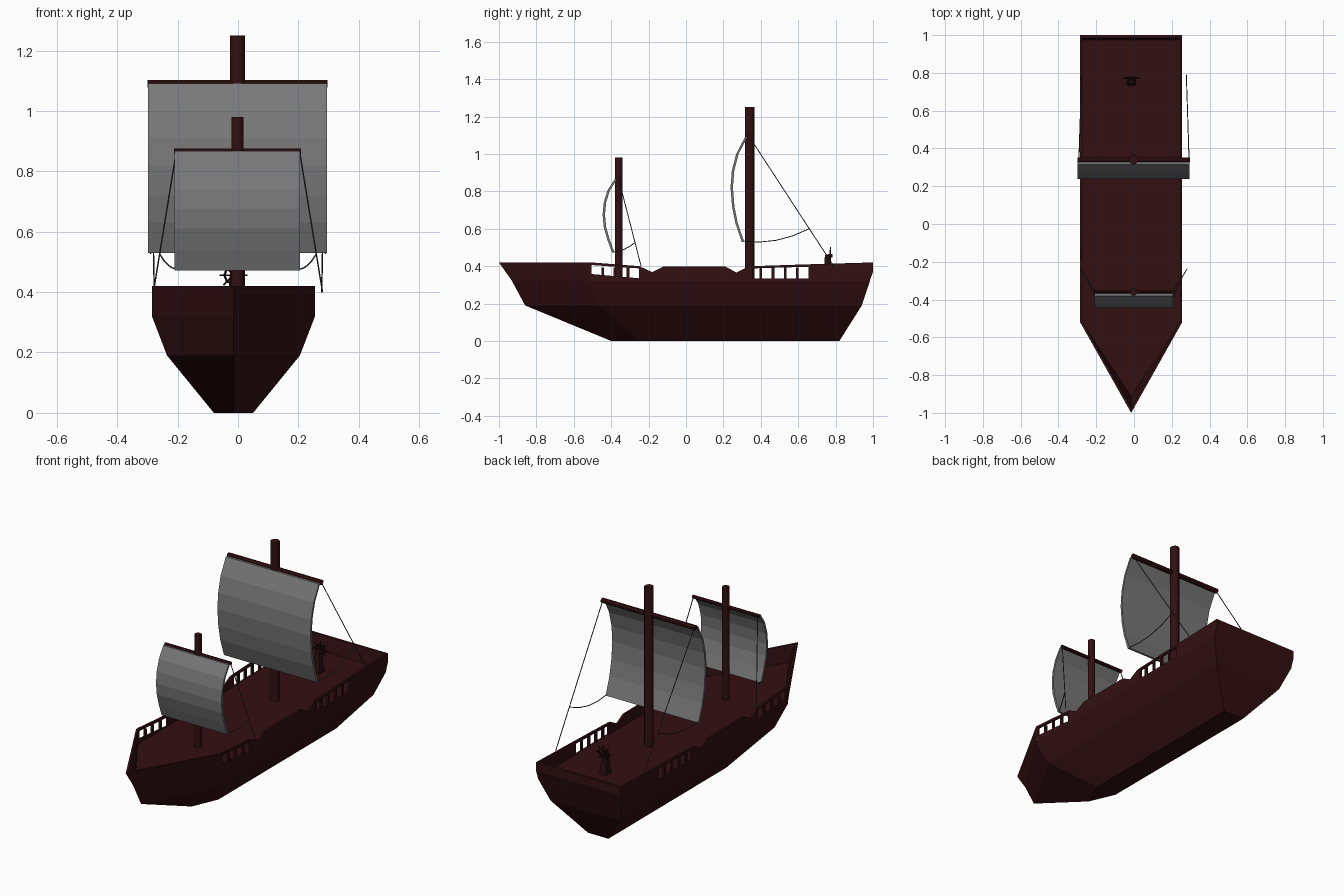
import bpy, bmesh, math
from mathutils import Vector

if "Cube" in bpy.data.objects:
    bpy.data.objects.remove(bpy.data.objects["Cube"])

CX = -0.015          # hull centre line
DECK = 0.335


def material(name, rgb):
    m = bpy.data.materials.new(name)
    m.diffuse_color = (*rgb, 1)
    m.use_nodes = True
    m.node_tree.nodes["Principled BSDF"].inputs["Base Color"].default_value = m.diffuse_color
    return m


WOOD = material("dark red wood", (0.034, 0.005, 0.006))
HELM = material("dark helm wood", (0.022, 0.005, 0.005))
CLOTH = material("grey sail cloth", (0.19, 0.19, 0.19))
ROPE = material("dark rope", (0.06, 0.06, 0.06))


def finish(name, bm, mat):
    bmesh.ops.recalc_face_normals(bm, faces=bm.faces)
    me = bpy.data.meshes.new(name)
    bm.to_mesh(me)
    bm.free()
    me.materials.append(mat)
    ob = bpy.data.objects.new(name, me)
    bpy.context.collection.objects.link(ob)
    return ob


def loft(bm, rings):
    """Skin a list of equal-length point rings and cap both ends."""
    vs = [[bm.verts.new(p) for p in r] for r in rings]
    n = len(vs[0])
    for a, b in zip(vs, vs[1:]):
        for i in range(n):
            j = (i + 1) % n
            bm.faces.new((a[i], a[j], b[j], b[i]))
    bm.faces.new(vs[0][::-1])
    bm.faces.new(vs[-1])


def prism(bm, profile, x0, x1):
    """Extrude a (y, z) profile along x."""
    loft(bm, [[(x, y, z) for y, z in profile] for x in (x0, x1)])


def rod(bm, a, b, r, sides):
    a, b = Vector(a), Vector(b)
    d = (b - a).normalized()
    u = d.orthogonal().normalized()
    w = d.cross(u)
    loft(bm, [[p + r * (math.cos(t) * u + math.sin(t) * w)
               for t in (2 * math.pi * (i + 0.5) / sides for i in range(sides))]
              for p in (a, b)])


# Hull: pentagon outlines (z, half width, stern y, shoulder y, tip y)
bm = bmesh.new()
loft(bm, [[(CX - w, s, z), (CX - w, h, z), (CX, t, z), (CX + w, h, z), (CX + w, s, z)]
          for z, w, s, h, t in [(0, 0.065, 0.82, -0.25, -0.40),
                                (0.19, 0.22, 0.94, -0.47, -0.86),
                                (0.32, 0.27, 0.983, -0.52, -0.93),
                                (DECK, 0.27, 0.987, -0.52, -0.94)]])
finish("hull", bm, WOOD)

# Bulwarks with notches and open railings, on both sides
T = 0.012
bm = bmesh.new()
for s in (-1, 1):
    xo, xi = CX + s * 0.27, CX + s * (0.27 - T)
    panels = [
        [(-0.25, DECK), (0.355, DECK), (0.355, 0.40), (0.33, 0.397), (0.27, 0.366),
         (0.21, 0.398), (-0.12, 0.398), (-0.18, 0.368), (-0.25, 0.40)],
        [(0.655, DECK), (0.987, DECK), (1.0, 0.37), (1.0, 0.42), (0.655, 0.41)],
        [(-0.52, DECK), (-0.505, DECK), (-0.505, 0.42), (-0.52, 0.42)],
        [(-0.505, DECK), (-0.25, DECK), (-0.505, 0.358)],
        [(-0.505, 0.406), (-0.25, 0.388), (-0.25, 0.40), (-0.505, 0.42)],
        [(0.355, 0.388), (0.655, 0.397), (0.655, 0.41), (0.355, 0.40)],
    ]
    for y in (-0.445, -0.38, -0.31, 0.40, 0.465, 0.53, 0.595):
        panels.append([(y - 0.007, DECK), (y + 0.007, DECK),
                       (y + 0.007, 0.393), (y - 0.007, 0.393)])
    for p in panels:
        prism(bm, p, xo, xi)
    # Slanted bow wall
    loft(bm, [[(xo, -0.52, z), (CX, t, z), (CX, t + 0.026, z), (xi, -0.52, z)]
              for z, t in ((DECK, -0.94), (0.42, -1.0))])
# Stern wall
prism(bm, [(0.975, DECK), (0.987, DECK), (1.0, 0.37), (1.0, 0.42), (0.985, 0.42)],
      CX - 0.27, CX + 0.27)
finish("bulwarks_and_railings", bm, WOOD)


def rig(name, y, top, r, yard_z, yard_half, yard_r, sail_pts, anchor, sheet):
    # Mast
    bm = bmesh.new()
    rod(bm, (-0.002, y, DECK - 0.02), (-0.002, y, top), r, 12)
    finish(name + "_mast", bm, WOOD)
    # Yard
    bm = bmesh.new()
    rod(bm, (-yard_half - 0.002, y, yard_z), (yard_half - 0.002, y, yard_z), yard_r, 8)
    finish(name + "_yard", bm, WOOD)
    # Billowed sail
    bm = bmesh.new()
    back = [(a + 0.013, z) for a, z in reversed(sail_pts)]
    prism(bm, sail_pts + back, -yard_half, yard_half - 0.004)
    finish(name + "_sail", bm, CLOTH)
    # Stays and sagging sheets
    bm = bmesh.new()
    for s in (-1, 1):
        e = yard_half - 0.006
        head = Vector((s * e, y, yard_z))
        foot = Vector((s * anchor[0], anchor[1], anchor[2]))
        rod(bm, head, foot, 0.0025, 5)
        joint = head.lerp(foot, sheet)
        corner = Vector((s * e, sail_pts[-1][0] + 0.006, sail_pts[-1][1] + 0.004))
        drop = 0.08 * (joint - corner).length
        pts = [corner.lerp(joint, t / 4) - Vector((0, 0, drop * 4 * (t / 4) * (1 - t / 4)))
               for t in range(5)]
        for a, b in zip(pts, pts[1:]):
            rod(bm, a, b, 0.0025, 5)
    finish(name + "_ropes", bm, ROPE)


rig("main", 0.34, 1.25, 0.025, 1.09, 0.298, 0.014,
    [(0.315, 1.09), (0.268, 1.0), (0.245, 0.91), (0.238, 0.82),
     (0.246, 0.72), (0.264, 0.63), (0.298, 0.53)], (0.277, 0.79, 0.40), 0.71)
rig("fore", -0.36, 0.98, 0.02, 0.867, 0.21, 0.010,
    [(-0.38, 0.867), (-0.42, 0.805), (-0.44, 0.74), (-0.446, 0.675),
     (-0.44, 0.61), (-0.42, 0.54), (-0.395, 0.472)], (0.28, -0.24, 0.40), 0.73)

# Helm pedestal
bm = bmesh.new()
loft(bm, [[(CX + a * w, 0.755 + b * d, z) for a, b in ((-1, -1), (1, -1), (1, 1), (-1, 1))]
          for z, w, d in ((DECK, 0.022, 0.022), (0.46, 0.012, 0.012))])
finish("helm_pedestal", bm, HELM)

# Helm wheel: hub, rim and spokes
bm = bmesh.new()
hub = Vector((CX, 0.772, 0.456))
rod(bm, hub + Vector((0, -0.015, 0)), hub + Vector((0, 0.01, 0)), 0.009, 8)
for i in range(8):
    a, b = math.pi * i / 4, math.pi * (i + 1) / 4
    da = Vector((math.cos(a), 0, math.sin(a)))
    db = Vector((math.cos(b), 0, math.sin(b)))
    rod(bm, hub, hub + da * 0.047, 0.003, 5)
    rod(bm, hub + da * 0.03, hub + db * 0.03, 0.004, 5)
finish("helm_wheel", bm, HELM)
